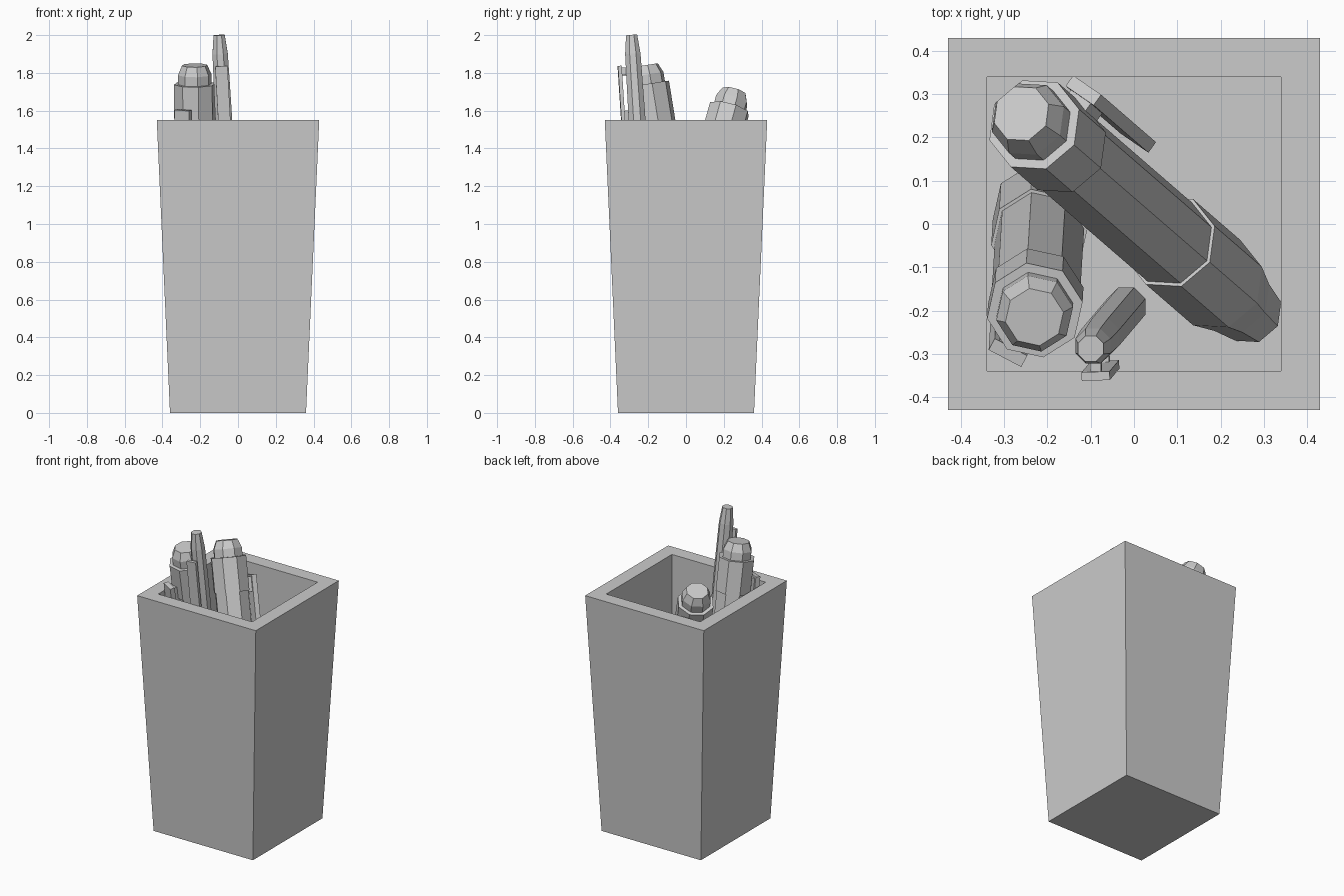
import bpy, bmesh
from math import cos, sin, pi, radians
from mathutils import Vector, Matrix

if "Cube" in bpy.data.objects:
    bpy.data.objects.remove(bpy.data.objects["Cube"])


def finish(name, bm):
    bmesh.ops.recalc_face_normals(bm, faces=bm.faces)
    mesh = bpy.data.meshes.new(name)
    bm.to_mesh(mesh)
    bm.free()
    obj = bpy.data.objects.new(name, mesh)
    bpy.context.collection.objects.link(obj)
    return obj


def loft(name, rings, sides, phase):
    """Closed solid through (z, radius) rings, capped at both ends."""
    bm = bmesh.new()
    loops = [[bm.verts.new((r * cos(phase + 2 * pi * i / sides),
                            r * sin(phase + 2 * pi * i / sides), z))
              for i in range(sides)] for z, r in rings]
    for a, b in zip(loops, loops[1:]):
        for i in range(sides):
            j = (i + 1) % sides
            bm.faces.new((a[i], a[j], b[j], b[i]))
    bm.faces.new(loops[0])
    bm.faces.new(loops[-1])
    return finish(name, bm)


def pen_frame(top, slope):
    """Local frame: origin at the pen top, -z running down the pen."""
    up = -Vector((slope[0], slope[1], -1)).normalized()
    turn = Vector((0, 0, 1)).rotation_difference(up)
    return Matrix.Translation(top) @ turn.to_matrix().to_4x4()


def clip(name, frame, angle, boxes):
    """Boxes given as (near, far, width, upper s, lower s)."""
    bm = bmesh.new()
    for near, far, width, s0, s1 in boxes:
        m = Matrix.Translation(((near + far) / 2, 0, -(s0 + s1) / 2))
        m = m @ Matrix.Diagonal((far - near, width, s1 - s0, 1))
        bmesh.ops.create_cube(bm, size=1, matrix=m)
    obj = finish(name, bm)
    obj.matrix_world = frame @ Matrix.Rotation(radians(angle), 4, 'Z')


# Tapered square cup with a straight-sided well
q = 2 ** 0.5
loft("cup", [(0, .36 * q), (1.55, .43 * q), (1.55, .34 * q), (.04, .34 * q)], 4, pi / 4)

# Two thick markers, each with a side clip
marker = [(0, .068), (-.05, .09), (-.1, .09), (-.1, .112), (-.31, .112),
          (-.31, .105), (-1.16, .105), (-1.16, .113), (-1.53, .113),
          (-1.66, .09), (-1.8, .075)]
marker_clip = [(.09, .125, .06, .23, .32), (.12, .15, .085, .22, .65)]
for name, top, slope, phase, angle in (
        ("leaning_marker", (-.26, .255, 1.70), (.32, -.277), 17, 55),
        ("upright_marker", (-.23, -.215, 1.84), (.01, .162), 10, -118)):
    frame = pen_frame(top, slope)
    loft(name, marker, 8, radians(phase)).matrix_world = frame
    clip(name + "_clip", frame, angle, marker_clip)

# Thin pen with a standing-off clip
frame = pen_frame((-.1, -.288, 2.0), (.055, .065))
pen = [(0, .032), (-.1, .044), (-.4, .048), (-1.5, .048), (-1.65, .03)]
loft("thin_pen", pen, 8, radians(22.5)).matrix_world = frame
clip("thin_pen_clip", frame, -88,
     [(.035, .07, .025, .17, .21), (.064, .084, .065, .16, .56), (.035, .07, .025, .5, .54)])
